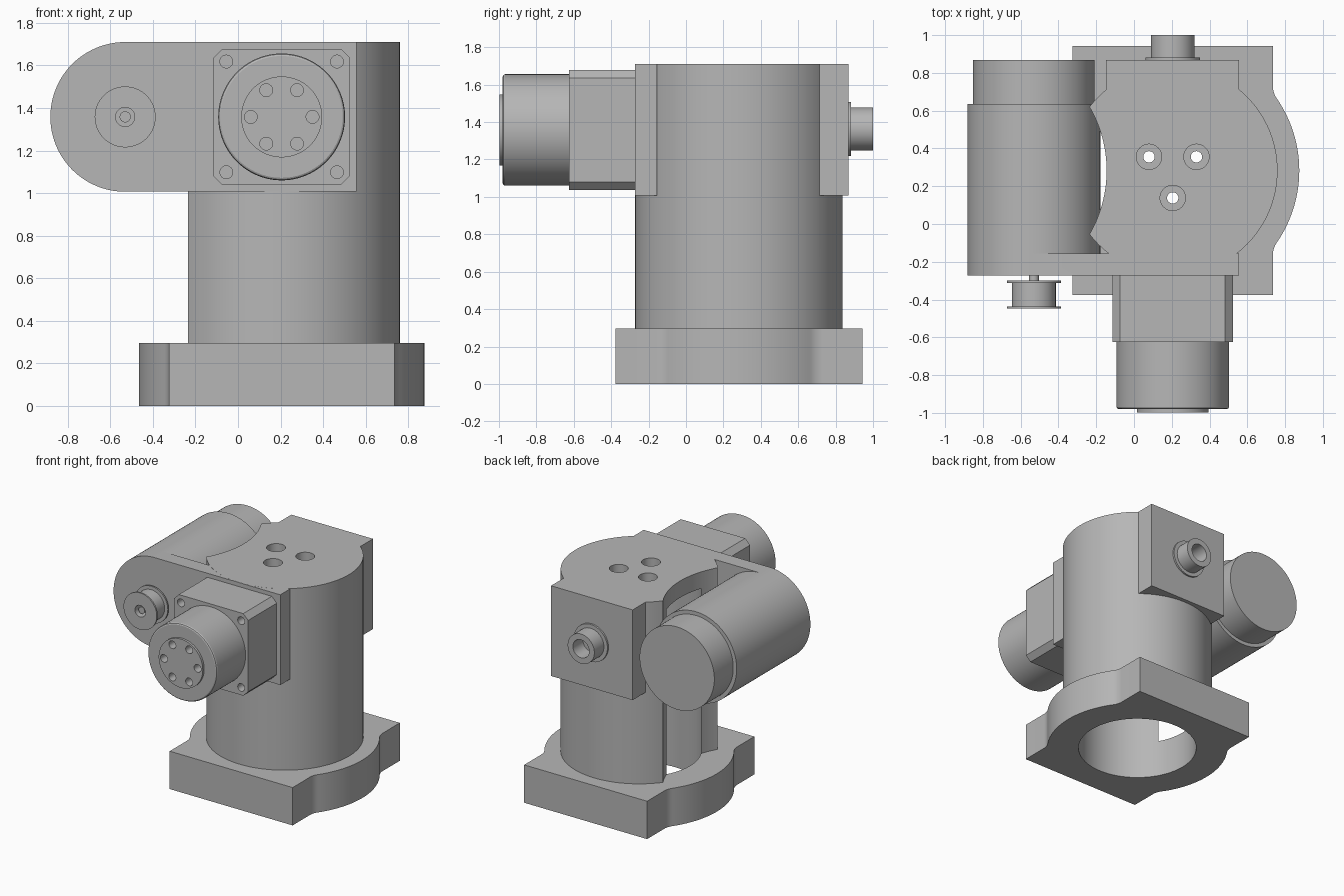
import bpy, bmesh, math
from mathutils import Matrix, Vector

if "Cube" in bpy.data.objects:
    bpy.data.objects.remove(bpy.data.objects["Cube"])

CX, CY, CZ = 0.205, 0.283, 1.358      # column axis (x, y) and height of the side axes
MX = -0.53                            # side motor axis

grey = bpy.data.materials.new("machined grey")
grey.diffuse_color = (0.47, 0.47, 0.47, 1)
grey.use_nodes = True
grey.node_tree.nodes["Principled BSDF"].inputs["Base Color"].default_value = grey.diffuse_color


def make(name, bm):
    bmesh.ops.recalc_face_normals(bm, faces=bm.faces)
    me = bpy.data.meshes.new(name)
    bm.to_mesh(me)
    bm.free()
    me.materials.append(grey)
    ob = bpy.data.objects.new(name, me)
    bpy.context.collection.objects.link(ob)
    return ob


def prism(name, pts, a, b, axis='Z'):
    """Extrude a 2D outline from a to b along Z (x, y points) or Y (x, z points)."""
    def at(p, t):
        return (p[0], p[1], t) if axis == 'Z' else (p[0], t, p[1])
    bm = bmesh.new()
    lo = [bm.verts.new(at(p, a)) for p in pts]
    hi = [bm.verts.new(at(p, b)) for p in pts]
    bm.faces.new(lo)
    bm.faces.new(hi)
    for i in range(len(pts)):
        j = (i + 1) % len(pts)
        bm.faces.new((lo[i], lo[j], hi[j], hi[i]))
    return make(name, bm)


def arc(cx, cy, r, a0, a1, n):
    return [(cx + r * math.cos(a0 + (a1 - a0) * i / n),
             cy + r * math.sin(a0 + (a1 - a0) * i / n)) for i in range(n + 1)]


def disc(name, c, r, a, b, axis='Z', n=96):
    return prism(name, arc(c[0], c[1], r, 0, math.tau, n)[:-1], a, b, axis)


def box(name, x0, x1, y0, y1, z0, z1):
    return prism(name, [(x0, y0), (x1, y0), (x1, y1), (x0, y1)], z0, z1)


def boolean(ob, others, op='DIFFERENCE'):
    """Combine the object with the others and remove them."""
    for o in others:
        m = ob.modifiers.new(op, 'BOOLEAN')
        m.operation, m.object, m.solver = op, o, 'EXACT'
        dg = bpy.context.evaluated_depsgraph_get()
        me = bpy.data.meshes.new_from_object(ob.evaluated_get(dg))
        ob.modifiers.clear()
        ob.data = me
        bpy.data.objects.remove(o)
    return ob


def lathe(name, profile, cx, cz, n=96):
    """Revolve a closed (radius, y) outline around an axis parallel to Y."""
    bm = bmesh.new()
    rings = []
    for i in range(n):
        a = math.tau * i / n
        rings.append([bm.verts.new((cx + r * math.cos(a), y, cz + r * math.sin(a)))
                      for r, y in profile])
    for i in range(n):
        p, q = rings[i], rings[(i + 1) % n]
        for k in range(len(profile)):
            l = (k + 1) % len(profile)
            bm.faces.new((p[k], p[l], q[l], q[k]))
    bmesh.ops.remove_doubles(bm, verts=bm.verts, dist=1e-5)
    bmesh.ops.dissolve_degenerate(bm, edges=bm.edges, dist=1e-6)
    return make(name, bm)


# Base: rectangle merged with a round, blended by small concave fillets
HX, HY, R, F = 0.53, 0.66, 0.67, 0.12
fy = math.sqrt((R + F) ** 2 - (HX + F) ** 2)
ang = math.atan2(fy, HX + F)
right = [(HX, -HY)]
right += arc(HX + F, -fy, F, math.pi, math.pi - ang, 8)
right += arc(0, 0, R, -ang, ang, 40)[1:-1]
right += arc(HX + F, fy, F, math.pi + ang, math.pi, 8)
right += [(HX, HY)]
outline = right + [(-x, -y) for x, y in right]
base = prism("base", [(CX + x, CY + y) for x, y in outline], 0, 0.295)
boolean(base, [disc("bore", (CX, CY), 0.438, -0.1, 0.4)])

# Hollow column with rear block, side recess and front mounting plate
column = disc("column", (CX, CY), 0.555, 0.295, 1.71, n=128)
boolean(column, [box("rear_block", -0.148, 0.556, CY + 0.3, 0.868, 1.007, 1.71)], 'UNION')
boolean(column, [disc("inner", (CX, CY), 0.438, 0.2, 1.58),
                 disc("recess", (-0.815, CY), 0.67, 0.2, 1.9, n=160)])
rr = 0.3515
plate = [(0.556, CZ - rr), (0.556, CZ + rr)] + arc(MX, CZ, rr, math.pi / 2, math.pi * 1.5, 48)
boolean(column, [prism("front_plate", plate, -0.273, -0.156, 'Y')], 'UNION')

# Counterbored holes in the column top
cuts = []
for k in range(3):
    a = math.radians(30 + 120 * k)
    c = (CX + 0.145 * math.cos(a), CY + 0.145 * math.sin(a))
    cuts += [disc("hole", c, 0.03, 1.4, 1.9, n=32), disc("counterbore", c, 0.067, 1.64, 1.9, n=48)]
boolean(column, cuts)

# Side motor with stepped rear end
lathe("side_motor", [(0, -0.156), (rr, -0.156), (rr, 0.635), (0.322, 0.635),
                     (0.322, 0.868), (0, 0.868)], MX, CZ)

# Motor shaft and belt pulley
disc("motor_shaft", (MX, CZ), 0.026, -0.43, -0.25, 'Y', 32)
lathe("pulley", [(0.045, -0.448), (0.143, -0.448), (0.143, -0.436), (0.116, -0.436),
                 (0.116, -0.312), (0.143, -0.312), (0.143, -0.3), (0.045, -0.3)], MX, CZ, 64)

# Gear housing: square block with chamfered corners and screw holes
h, c = 0.32, 0.042
corner = [(h, -h + c), (h, h - c), (h - c, h), (-h + c, h)]
octo = corner + [(-x, -y) for x, y in corner]
housing = prism("gear_housing", [(CX + x, CZ + y) for x, y in octo], -0.625, -0.27, 'Y')
boolean(housing, [disc("screw_hole", (CX + sx * 0.26, CZ + sz * 0.26), 0.03, -0.7, -0.56, 'Y', 32)
                  for sx in (-1, 1) for sz in (-1, 1)])

# Output drum with a rounded rim
lathe("output_drum", [(0, -0.6), (0.298, -0.6), (0.298, -0.968), (0.294, -0.976),
                      (0.286, -0.98), (0, -0.98)], CX, CZ)

# Output flange with a ring of six bolt holes, bored into the drum too
drum = bpy.data.objects["output_drum"]
flange = disc("output_flange", (CX, CZ), 0.19, -0.998, -0.97, 'Y')
for part in (flange, drum):
    boolean(part, [disc("bolt_hole", p, 0.03, -1.1, -0.92, 'Y', 32)
                   for p in arc(CX, CZ, 0.145, 0, math.tau, 6)[:-1]])

# Rear cable connector: collar and tube
lathe("cable_connector", [(0, 0.86), (0.145, 0.86), (0.145, 0.882), (0.115, 0.882),
                          (0.115, 1.0), (0.07, 1.0), (0.07, 0.875), (0, 0.875)], CX, CZ + 0.005, 64)

# Smooth curved walls, keep edges sharp
for ob in bpy.data.objects:
    ob.select_set(True)
    bpy.context.view_layer.objects.active = ob
bpy.ops.object.shade_smooth_by_angle(angle=math.radians(25))
